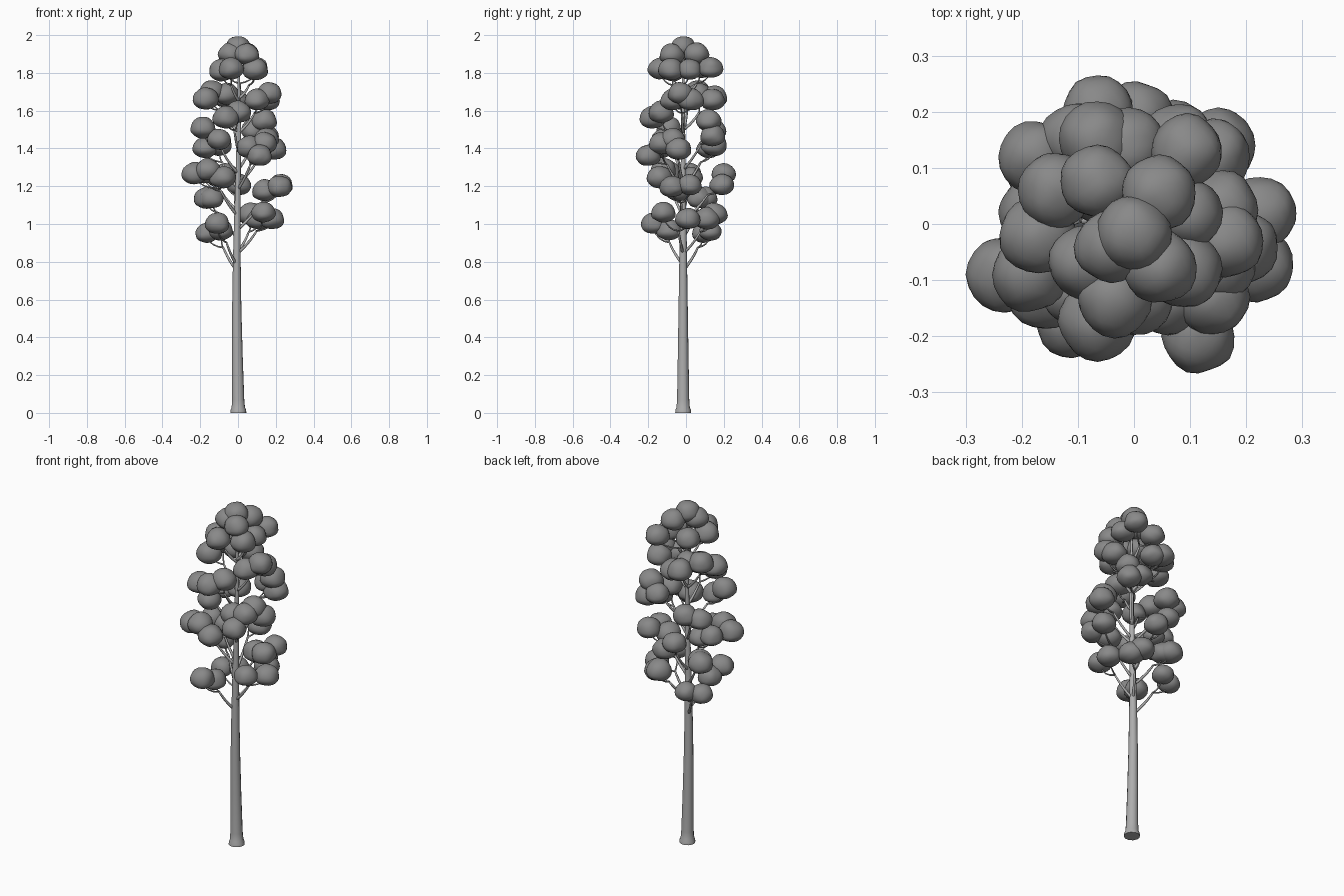
import bpy, bmesh, math, random
from mathutils import Vector, noise

if "Cube" in bpy.data.objects:
    bpy.data.objects.remove(bpy.data.objects["Cube"])

random.seed(4)


def flat(name, value):
    m = bpy.data.materials.new(name)
    m.diffuse_color = (value, value, value, 1)
    m.use_nodes = True
    m.node_tree.nodes["Principled BSDF"].inputs["Base Color"].default_value = m.diffuse_color
    return m


BARK = flat("bark grey", 0.42)
LEAF = flat("leaf grey", 0.25)


def finish(bm, name, mat):
    me = bpy.data.meshes.new(name)
    bmesh.ops.recalc_face_normals(bm, faces=bm.faces)
    bm.to_mesh(me)
    bm.free()
    me.materials.append(mat)
    for p in me.polygons:
        p.use_smooth = True
    ob = bpy.data.objects.new(name, me)
    bpy.context.collection.objects.link(ob)
    return ob


def tube(bm, path, radii, sides):
    """Sweep a tapering ring along a path and cap both ends."""
    rings = []
    for i, (p, r) in enumerate(zip(path, radii)):
        d = (path[min(i + 1, len(path) - 1)] - path[max(i - 1, 0)]).normalized()
        u = d.cross(Vector((0.31, 0.95, 0.0))).normalized()
        v = d.cross(u)
        rings.append([bm.verts.new(p + r * (math.cos(a) * u + math.sin(a) * v))
                      for a in (math.tau * k / sides for k in range(sides))])
    for a, b in zip(rings, rings[1:]):
        for k in range(sides):
            n = (k + 1) % sides
            bm.faces.new((a[k], a[n], b[n], b[k]))
    bm.faces.new(rings[0][::-1])
    bm.faces.new(rings[-1])


def bend(a, b, c, n=6):
    """Quadratic curve from a to c, pulled toward b."""
    return [a * (1 - t) ** 2 + b * 2 * t * (1 - t) + c * t * t
            for t in (i / n for i in range(n + 1))]


def axis(z):
    """Centre line of the trunk at height z."""
    return Vector((-0.001 + 0.006 * math.sin(z * 3.2 + 2.6), -0.015, z))


# Trunk with a flared foot
profile = [(0, .043), (.015, .042), (.03, .036), (.07, .033), (.3, .029), (.55, .025),
           (.8, .021), (1.0, .018), (1.25, .014), (1.5, .011), (1.7, .008), (1.9, .004)]
bm = bmesh.new()
tube(bm, [axis(z) for z, r in profile], [r for z, r in profile], 12)
trunk = finish(bm, "trunk", BARK)
bpy.context.view_layer.objects.active = trunk
trunk.select_set(True)
bpy.ops.object.shade_smooth_by_angle(angle=math.radians(40))

branches = bmesh.new()
foliage = bmesh.new()


def puff(c, r):
    """Rounded leaf clump with a flattened underside."""
    made = bmesh.ops.create_icosphere(foliage, subdivisions=3, radius=1)["verts"]
    for v in made:
        d = v.co.copy()
        k = r * (1 + 0.09 * noise.noise(d * 1.3 + c * 9))
        v.co = c + Vector((d.x * k, d.y * k, d.z * k * (1.0 if d.z > 0 else 0.72)))


def cluster(*puffs, r=0.066):
    """A bough from the trunk, forking into a twig for each leaf clump."""
    pts = [Vector(p) for p in puffs]
    mean = sum(pts, Vector()) / len(pts)
    reach = math.hypot(mean.x, mean.y)
    root = axis(mean.z - 0.07 - 0.75 * reach)
    fork = axis(0).lerp(mean, 0.62)
    fork.z = mean.z - 0.075
    knee = root.lerp(fork, 0.6) - Vector((0, 0, 0.02))
    tube(branches, bend(root, knee, fork), [.009, .008, .0075, .007, .0065, .006, .005], 6)
    for p in pts:
        end = p - Vector((0, 0, 0.02))
        mid = Vector((p.x, p.y, fork.z + 0.01)).lerp(fork, 0.3)
        tube(branches, bend(fork, mid, end, 4), [.005, .0045, .004, .0035, .003], 5)
        puff(p, r * random.uniform(0.97, 1.05))


# Lowest tier
cluster((-.11, -.175, .995), (-.09, -.09, .96))
cluster((-.165, .09, .945), (-.09, .13, .955), r=.06)
cluster((.135, -.12, 1.055), (.18, .01, 1.02))
cluster((.07, .15, 1.045), (.11, .11, 1.02))
# Lower middle tier
cluster((-.165, .10, 1.13), (-.14, .07, 1.13))
cluster((.14, -.04, 1.17), (.22, -.075, 1.19), (.225, .02, 1.2))
cluster((-.065, .2, 1.26), (.005, .19, 1.2))
cluster((-.23, -.09, 1.26), (-.16, -.12, 1.28), (-.08, -.14, 1.24))
cluster((-.18, .02, 1.26), (-.11, .03, 1.24), r=.06)
# Middle tier
cluster((.115, -.2, 1.355), (.14, -.13, 1.42), (.06, -.13, 1.4))
cluster((.19, -.04, 1.39), (.15, -.07, 1.44))
cluster((-.175, .12, 1.395), (-.10, .15, 1.41))
cluster((.14, .12, 1.54), (.15, .14, 1.46), (.08, .15, 1.49))
cluster((-.185, -.09, 1.5), (-.1, -.12, 1.44))
# Upper middle tier
cluster((-.065, -.175, 1.555), (.0, -.13, 1.585))
cluster((.165, -.03, 1.685), (.10, -.07, 1.65), (.155, .025, 1.65))
cluster((-.14, .06, 1.695), (-.17, -.02, 1.655))
cluster((-.065, .15, 1.665), (-.01, .14, 1.65), (-.06, .07, 1.68))
# Upper tier and crown
cluster((-.085, -.07, 1.805), (-.035, -.135, 1.815))
cluster((.095, .13, 1.82), (-.065, .075, 1.82))
cluster((.09, -.08, 1.81), (.095, .02, 1.81))
cluster((-.04, -.04, 1.895), (.045, .055, 1.895), (.045, -.075, 1.89), (0, -.015, 1.93))

finish(branches, "branches", BARK)
finish(foliage, "foliage", LEAF)
